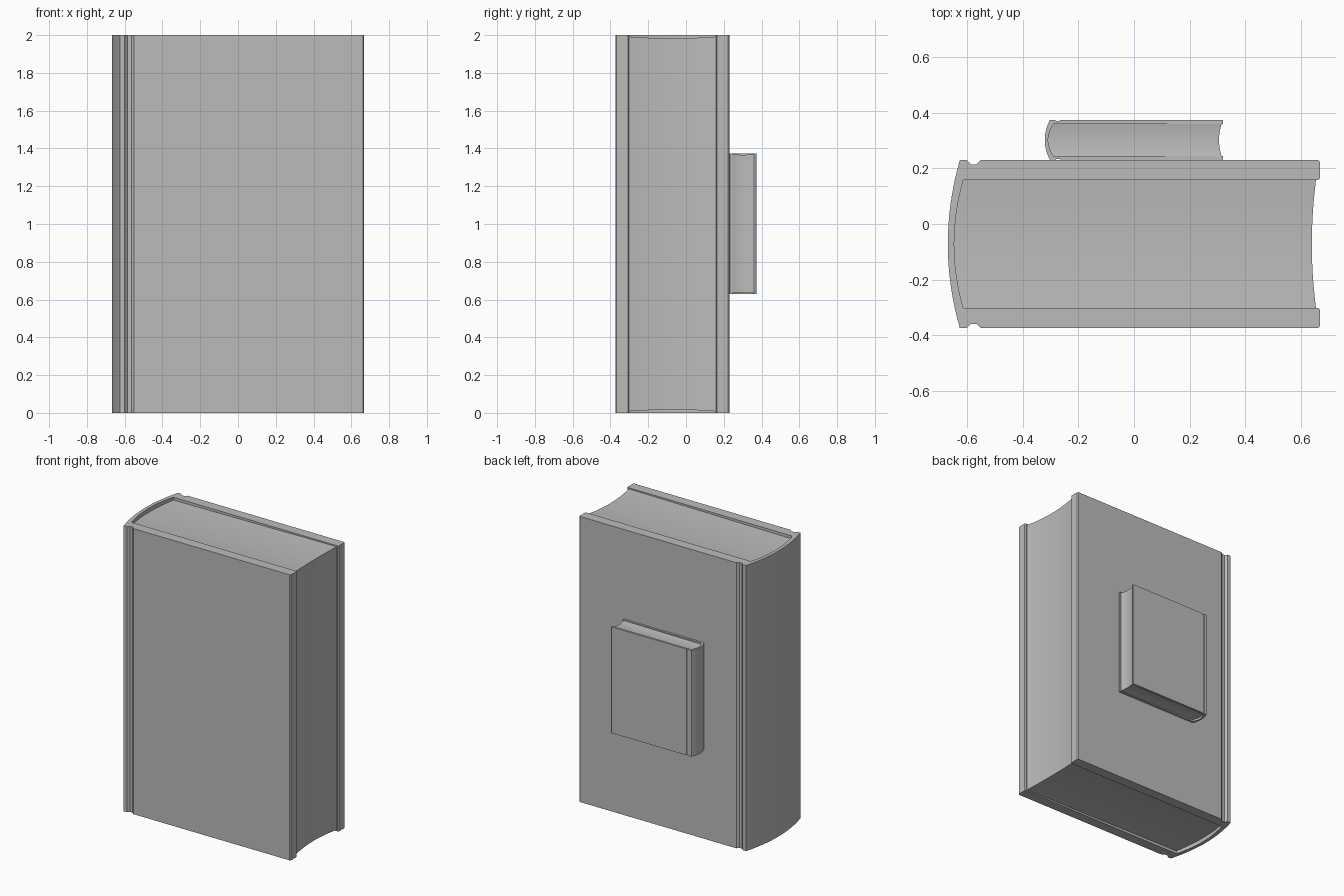
import bpy, bmesh

cube = bpy.data.objects.get("Cube")
if cube:
    bpy.data.objects.remove(cube, do_unlink=True)

GREY = (0.5, 0.5, 0.5, 1)
grey = bpy.data.materials.new("plain grey")
grey.diffuse_color = GREY
grey.use_nodes = True
grey.node_tree.nodes["Principled BSDF"].inputs["Base Color"].default_value = GREY

STEPS = 16
ARC = [-1 + 2 * i / STEPS for i in range(STEPS + 1)]


def finish(name, bm):
    bmesh.ops.recalc_face_normals(bm, faces=bm.faces)
    mesh = bpy.data.meshes.new(name)
    bm.to_mesh(mesh)
    bm.free()
    mesh.materials.append(grey)
    obj = bpy.data.objects.new(name, mesh)
    bpy.context.collection.objects.link(obj)
    bpy.ops.object.select_all(action='DESELECT')
    obj.select_set(True)
    bpy.context.view_layer.objects.active = obj
    bpy.ops.object.shade_smooth_by_angle(angle=0.5)


def bow(end, apex, half):
    """Shallow curve across the thickness: end at both sides, apex in the middle."""
    return [(end + (apex - end) * (1 - t * t), t * half) for t in ARC]


def cover(name, y, z0, z1, half, inner, spine, lining, groove, depth, edge, chamfer):
    """C-shaped section with hinge grooves, extruded upwards."""
    a, b = groove
    board = [(a, half), (a + depth, half - depth), (b - depth, half - depth), (b, half),
             (edge - chamfer, half), (edge, half - chamfer),
             (edge, inner + chamfer), (edge - chamfer, inner)]
    outline = bow(*spine, half) + board
    outline += list(reversed(bow(*lining, inner)))
    outline += [(px, -py) for px, py in reversed(board)]
    bm = bmesh.new()
    base = bm.faces.new([bm.verts.new((px, py + y, z0)) for px, py in outline])
    out = bmesh.ops.extrude_face_region(bm, geom=[base])
    top = [v for v in out["geom"] if isinstance(v, bmesh.types.BMVert)]
    bmesh.ops.translate(bm, verts=top, vec=(0, 0, z1 - z0))
    finish(name, bm)


def pages(name, y, z0, z1, inner, lining, fore, recess, sag):
    """Page block: hollow fore edge, and ends dished and sunk towards the spine."""
    bm = bmesh.new()
    rings = []
    for left, right, t in zip(bow(*lining, inner), bow(*fore, inner), ARC):
        drop = sag * (1 - t * t)
        near, far = recess[0] + drop, recess[1] + drop
        rings.append([bm.verts.new((px, left[1] + y, pz)) for px, pz in (
            (left[0], z0 + near), (right[0], z0 + far),
            (right[0], z1 - far), (left[0], z1 - near))])
    for r, s in zip(rings, rings[1:]):
        for i in range(4):
            j = (i + 1) % 4
            bm.faces.new((r[i], r[j], s[j], s[i]))
    bm.faces.new(rings[0])
    bm.faces.new(rings[-1])
    finish(name, bm)


# Large book
cover("large_book_cover", -0.072, 0, 2, 0.301, 0.23, (-0.625, -0.668), (-0.612, -0.645),
      (-0.6, -0.55), 0.015, 0.668, 0.006)
pages("large_book_pages", -0.072, 0, 2, 0.23, (-0.612, -0.645), (0.653, 0.638),
      (0.02, 0.008), 0.009)

# Small book resting against the back board
cover("small_book_cover", 0.3015, 0.63, 1.374, 0.0715, 0.057, (-0.302, -0.32), (-0.289, -0.308),
      (-0.282, -0.264), 0.004, 0.32, 0.002)
pages("small_book_pages", 0.3015, 0.63, 1.374, 0.057, (-0.289, -0.308), (0.314, 0.305),
      (0.01, 0.003), 0.005)
